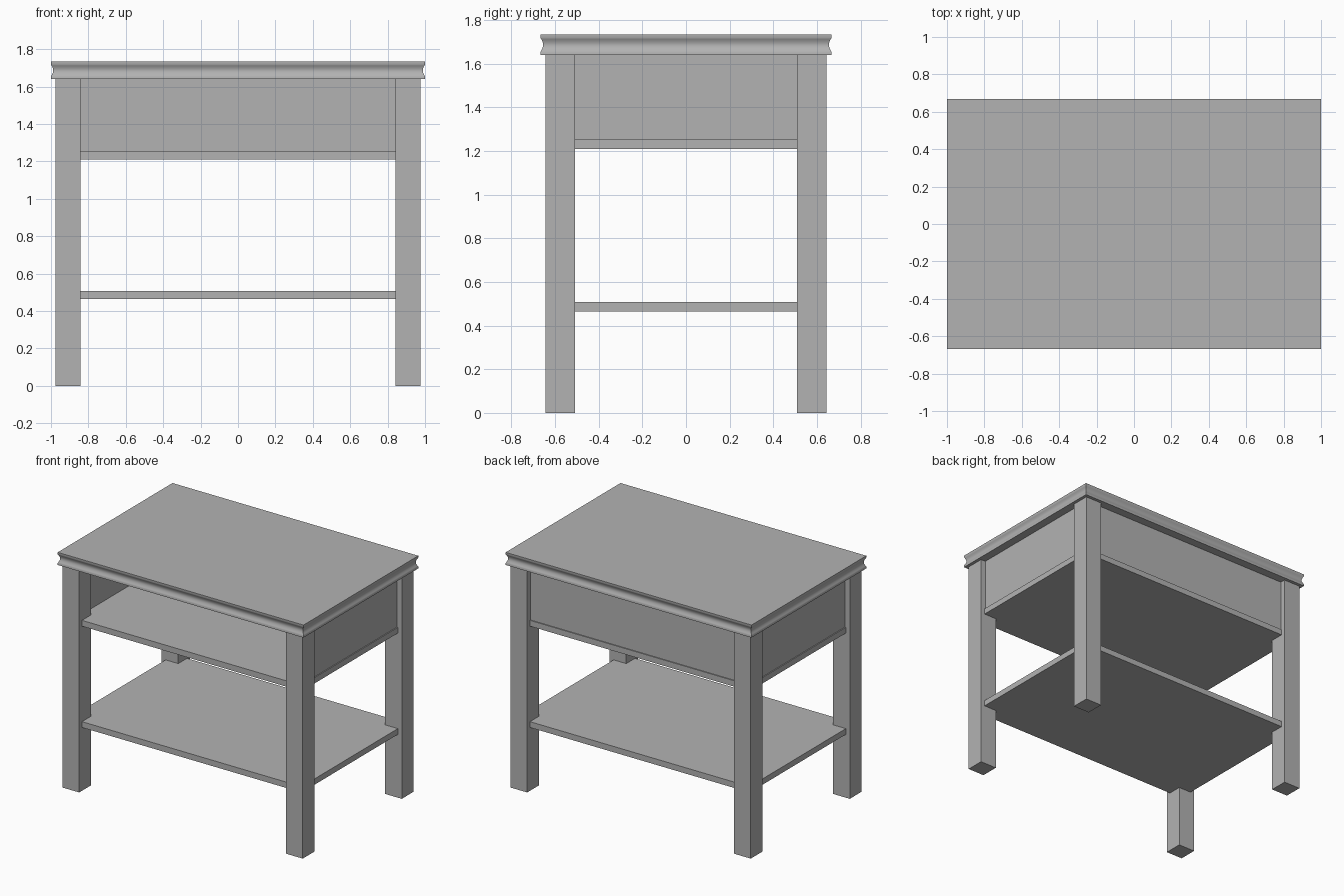
import bpy, bmesh, math

cube = bpy.data.objects.get("Cube")
if cube:
    bpy.data.objects.remove(cube, do_unlink=True)

GREY = (0.45, 0.45, 0.45, 1)
mat = bpy.data.materials.new("plain_grey")
mat.use_nodes = True
mat.diffuse_color = GREY
mat.node_tree.nodes["Principled BSDF"].inputs["Base Color"].default_value = GREY


def add_object(name, bm):
    mesh = bpy.data.meshes.new(name)
    bmesh.ops.recalc_face_normals(bm, faces=bm.faces)
    bm.to_mesh(mesh)
    bm.free()
    mesh.materials.append(mat)
    obj = bpy.data.objects.new(name, mesh)
    bpy.context.collection.objects.link(obj)
    return obj


def box(name, low, high):
    bm = bmesh.new()
    bmesh.ops.create_cube(bm, size=1)
    for v in bm.verts:
        v.co = [h if c > 0 else l for c, l, h in zip(v.co, low, high)]
    return add_object(name, bm)


TOP_X, TOP_Y, TOP_LOW, TOP_HIGH = 1.0, 0.667, 1.64, 1.733
LEG_X, LEG_Y, LEG_SIZE = 0.977, 0.643, 0.135
SHELF_X, SHELF_Y = 0.945, 0.61

# Table top with a shallow cove running round its edge
lip, depth, steps = 0.014, 0.012, 10
profile = [(0, TOP_LOW)]
for i in range(steps + 1):
    t = i / steps
    z = TOP_LOW + lip + t * (TOP_HIGH - TOP_LOW - 2 * lip)
    profile.append((depth * math.sin(math.pi * t), z))
profile.append((0, TOP_HIGH))

bm = bmesh.new()
rings = []
for inset, z in profile:
    x, y = TOP_X - inset, TOP_Y - inset
    rings.append([bm.verts.new((sx * x, sy * y, z))
                  for sx, sy in ((-1, -1), (1, -1), (1, 1), (-1, 1))])
for a, b in zip(rings, rings[1:]):
    for i in range(4):
        j = (i + 1) % 4
        bm.faces.new((a[i], a[j], b[j], b[i]))
bm.faces.new(rings[0])
bm.faces.new(rings[-1])
top = add_object("table_top", bm)
bpy.context.view_layer.objects.active = top
top.select_set(True)
bpy.ops.object.shade_smooth_by_angle(angle=math.radians(35))
top.select_set(False)

# Four square legs
for side, sx in (("left", 1), ("right", -1)):
    for end, sy in (("front", -1), ("back", 1)):
        xs = sorted((sx * LEG_X, sx * (LEG_X - LEG_SIZE)))
        ys = sorted((sy * LEG_Y, sy * (LEG_Y - LEG_SIZE)))
        box(f"{end}_{side}_leg", (xs[0], ys[0], 0), (xs[1], ys[1], TOP_LOW))

# Two shelves set back slightly from the outer leg faces
for name, low, high in (("lower_shelf", 0.465, 0.508), ("upper_shelf", 1.21, 1.253)):
    box(name, (-SHELF_X, -SHELF_Y, low), (SHELF_X, SHELF_Y, high))

# Side and back panels around the open-fronted compartment
PANEL_X, PANEL_Y, THICK = 0.938, 0.603, 0.04
for side, sx in (("left", 1), ("right", -1)):
    xs = sorted((sx * PANEL_X, sx * (PANEL_X - THICK)))
    box(f"{side}_panel", (xs[0], -LEG_Y + LEG_SIZE / 2, 1.253), (xs[1], PANEL_Y, TOP_LOW))
box("back_panel", (-PANEL_X + THICK, PANEL_Y - THICK, 1.253),
    (PANEL_X - THICK, PANEL_Y, TOP_LOW))
